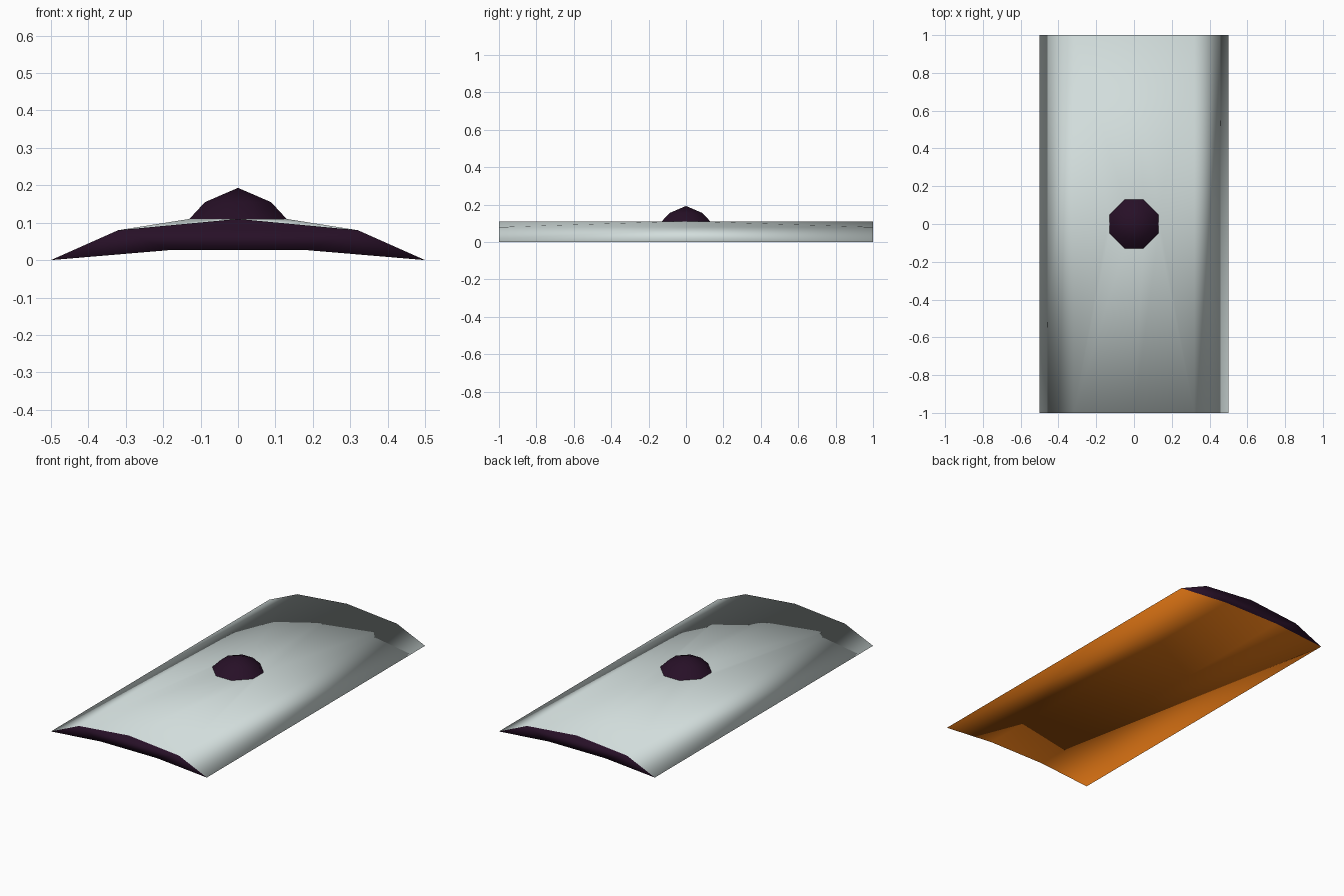
import bpy, bmesh

if "Cube" in bpy.data.objects:
    bpy.data.objects.remove(bpy.data.objects["Cube"])

def material(name, rgb):
    m = bpy.data.materials.new(name)
    m.diffuse_color = (*rgb, 1)
    m.use_nodes = True
    m.node_tree.nodes["Principled BSDF"].inputs["Base Color"].default_value = m.diffuse_color
    return m

silver = material("pale_steel", (0.64, 0.72, 0.71))
orange = material("orange_lining", (0.62, 0.15, 0.006))
dark = material("dark_plum", (0.02, 0.005, 0.02))

def finish(name, bm, mats):
    bmesh.ops.recalc_face_normals(bm, faces=bm.faces[:])
    for f in bm.faces:
        f.smooth = True
    me = bpy.data.meshes.new(name)
    bm.to_mesh(me)
    bm.free()
    for m in mats:
        me.materials.append(m)
    ob = bpy.data.objects.new(name, me)
    bpy.context.collection.objects.link(ob)

BASE_Z = 0.11
OCT = [(-.13, -.05), (-.05, -.13), (.05, -.13), (.13, -.05),
       (.13, .05), (.05, .13), (-.05, .13), (-.13, .05)]

# Curved shield body: arched cross-section running lengthwise
TOP = [(-.5, 0), (-.32, .08), (0, .11), (.32, .08), (.5, 0)]
UNDER = [(.18, .027), (-.18, .027)]
bm = bmesh.new()
front, back = [[bm.verts.new((x, y, z)) for x, z in TOP + UNDER] for y in (-1, 1)]
ring = [bm.verts.new((x, y, BASE_Z)) for x, y in OCT]

def face(verts, mat):
    bm.faces.new(verts).material_index = mat

# Upper skin: side strips, then panels fanning in to the boss opening
for a, b in ((0, 1), (3, 4)):
    face([front[a], front[b], back[b], back[a]], 0)
for end, r in ((front, ring[:4]), (back, ring[:3:-1])):
    face([end[1], end[2], r[1], r[0]], 0)
    face([end[2], r[2], r[1]], 0)
    face([end[2], end[3], r[3], r[2]], 0)
face([front[1], ring[0], ring[7], back[1]], 0)
face([front[3], back[3], ring[4], ring[3]], 0)
# Under skin
for a, b in ((4, 5), (5, 6), (6, 0)):
    face([front[a], front[b], back[b], back[a]], 1)
# End edges
face(front, 2)
face(back, 2)
finish("shield_body", bm, [silver, orange, dark])

# Central boss: two-tier octagonal dome
bm = bmesh.new()
low = [bm.verts.new((x, y, BASE_Z)) for x, y in OCT]
mid = [bm.verts.new((x * .68, y * .68, .155)) for x, y in OCT]
tip = bm.verts.new((0, 0, .193))
for i in range(8):
    j = (i + 1) % 8
    bm.faces.new((low[i], low[j], mid[j], mid[i]))
    bm.faces.new((mid[i], mid[j], tip))
finish("boss", bm, [dark])
